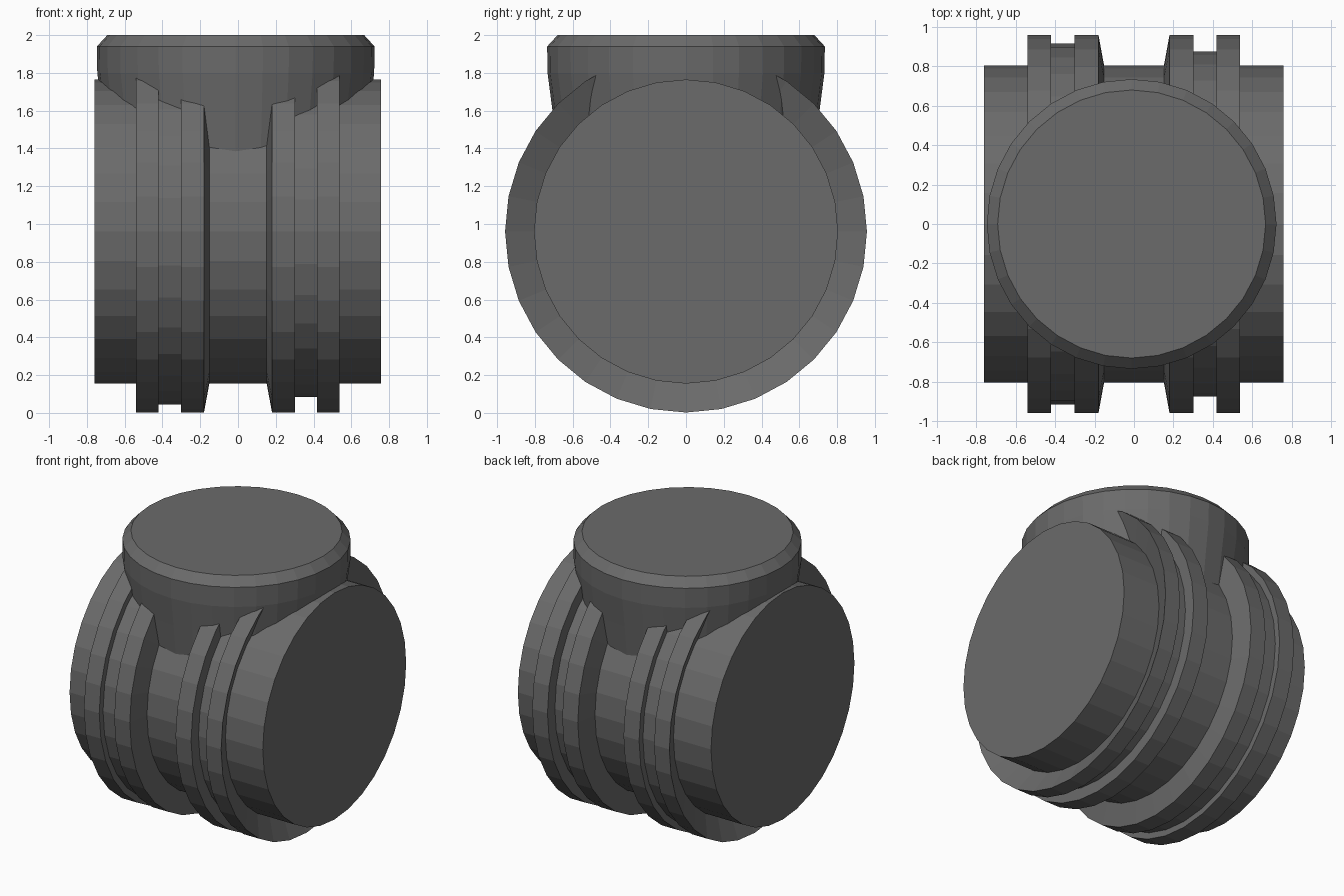
import bpy, bmesh
from math import cos, sin, tau

if "Cube" in bpy.data.objects:
    bpy.data.objects.remove(bpy.data.objects["Cube"])

SIDES = 32

# Dark grey finish
dark = bpy.data.materials.new("dark_grey")
dark.diffuse_color = (0.145, 0.145, 0.145, 1)
dark.use_nodes = True
dark.node_tree.nodes["Principled BSDF"].inputs["Base Color"].default_value = dark.diffuse_color


def lathe(name, profile, place):
    """Closed solid from (position along axis, radius) pairs; place maps to 3D."""
    bm = bmesh.new()
    rings = [[bm.verts.new(place(t, r * cos(tau * i / SIDES), r * sin(tau * i / SIDES)))
              for i in range(SIDES)] for t, r in profile]
    for a, b in zip(rings, rings[1:]):
        for i in range(SIDES):
            j = (i + 1) % SIDES
            bm.faces.new((a[i], a[j], b[j], b[i]))
    bm.faces.new(rings[0])
    bm.faces.new(rings[-1])
    bmesh.ops.recalc_face_normals(bm, faces=bm.faces)
    mesh = bpy.data.meshes.new(name)
    bm.to_mesh(mesh)
    bm.free()
    mesh.materials.append(dark)
    obj = bpy.data.objects.new(name, mesh)
    bpy.context.collection.objects.link(obj)
    return obj


# Horizontal drum with stepped ribs: outer rib faces are undercut,
# and the groove depths differ left and right
CORE, RIB, AXIS_Z = 0.805, 0.958, 0.96
drum_profile = [
    (-0.76, CORE), (-0.465, CORE), (-0.54, RIB), (-0.42, RIB),
    (-0.42, 0.915), (-0.302, 0.915), (-0.302, RIB), (-0.18, RIB),
    (-0.152, CORE), (0.152, CORE), (0.18, RIB), (0.302, RIB),
    (0.302, 0.875), (0.418, 0.875), (0.418, RIB), (0.538, RIB),
    (0.465, CORE), (0.758, CORE)]
drum = lathe("ribbed_drum", drum_profile, lambda t, u, v: (t, u, AXIS_Z + v))

# Upright chamfered cap, tapering slightly where it sinks into the drum
cap_profile = [(1.3, 0.672), (1.4, 0.683), (1.6, 0.707), (1.8, 0.733),
               (1.94, 0.735), (2.0, 0.68)]
cap = lathe("top_cap", cap_profile, lambda t, u, v: (u - 0.012, v, t))

# Fuse the cap into the drum
union = drum.modifiers.new("join_cap", 'BOOLEAN')
union.operation = 'UNION'
union.solver = 'EXACT'
union.object = cap
cap.hide_render = True
cap.hide_set(True)
